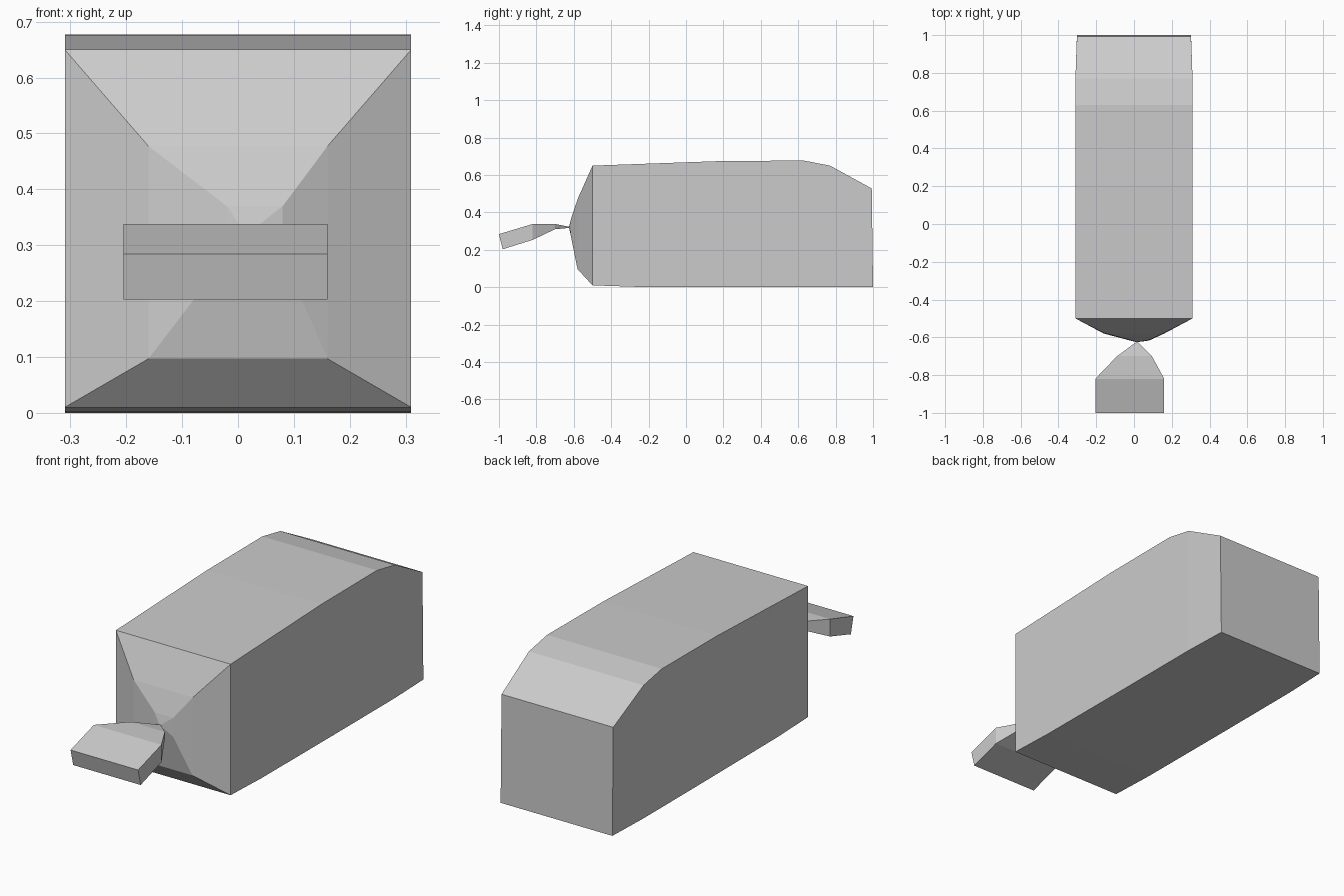
import bpy
import bmesh

cube = bpy.data.objects.get("Cube")
if cube:
    bpy.data.objects.remove(cube, do_unlink=True)

grey = bpy.data.materials.new("plain_grey")
grey.use_nodes = True
colour = (0.6, 0.6, 0.6, 1)
grey.diffuse_color = colour
grey.node_tree.nodes["Principled BSDF"].inputs["Base Color"].default_value = colour


def loft(name, sections):
    """Flat-faced skin over four-cornered sections:
    (y bottom, y top, x right, x left, z bottom, z top)."""
    bm = bmesh.new()
    rings = []
    for yb, yt, x0, x1, z0, z1 in sections:
        corners = ((x0, yb, z0), (x1, yb, z0), (x1, yt, z1), (x0, yt, z1))
        rings.append([bm.verts.new(c) for c in corners])
    for a, b in zip(rings, rings[1:]):
        for i in range(4):
            j = (i + 1) % 4
            bm.faces.new((a[i], a[j], b[j], b[i]))
    bm.faces.new(rings[0])
    bm.faces.new(rings[-1][::-1])
    bmesh.ops.recalc_face_normals(bm, faces=bm.faces)
    mesh = bpy.data.meshes.new(name)
    bm.to_mesh(mesh)
    bm.free()
    mesh.materials.append(grey)
    obj = bpy.data.objects.new(name, mesh)
    bpy.context.collection.objects.link(obj)
    return obj


# Narrow neck shared by the body's tapered end and the paddle
neck = (-0.625, -0.625, 0.012, 0.02, 0.317, 0.323)

# Long box body with a sloped rear roof and a tapered front
loft("body", [
    neck,
    (-0.617, -0.614, -0.02, 0.08, 0.28, 0.37),
    (-0.58, -0.577, -0.16, 0.16, 0.097, 0.477),
    (-0.5, -0.5, -0.31, 0.31, 0.01, 0.65),
    (-0.26, 0.2, -0.31, 0.31, 0.002, 0.675),
    (0.3, 0.63, -0.31, 0.31, 0, 0.677),
    (0.77, 0.77, -0.31, 0.31, 0, 0.65),
    (1.0, 0.993, -0.302, 0.302, 0, 0.528),
])

# Flat paddle drooping forward from the neck
loft("paddle", [
    neck,
    (-0.7, -0.7, -0.09, 0.095, 0.31, 0.338),
    (-0.82, -0.82, -0.205, 0.16, 0.253, 0.338),
    (-0.98, -1.0, -0.205, 0.16, 0.203, 0.284),
])
